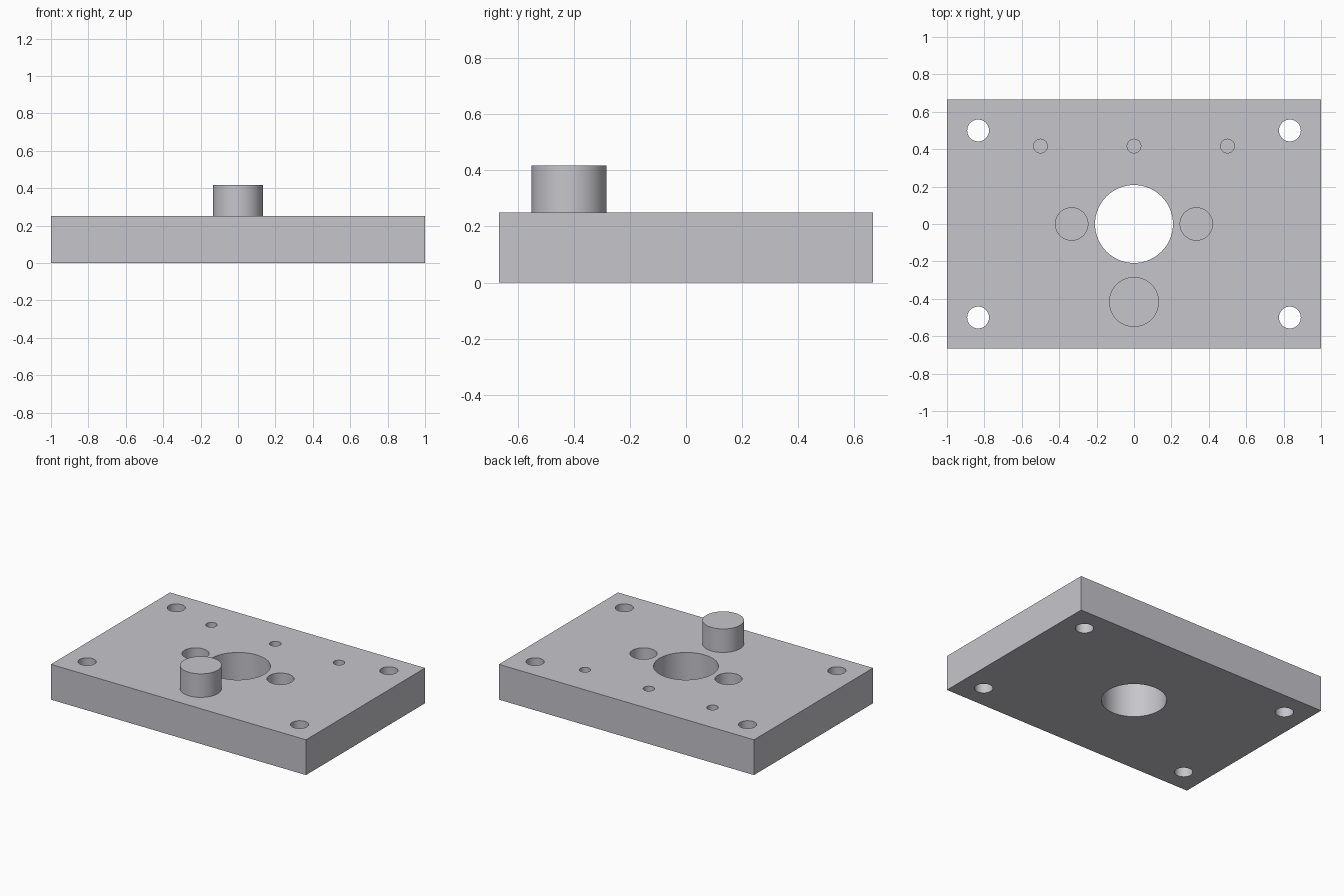
import bpy
import math

UNIT = 1 / 60          # one millimetre of the part in scene units
THICK = 15             # plate thickness in millimetres

cube = bpy.data.objects.get("Cube")
if cube:
    bpy.data.objects.remove(cube, do_unlink=True)

grey = bpy.data.materials.new("light_grey_metal")
grey.use_nodes = True
COLOUR = (0.56, 0.56, 0.60, 1)
grey.diffuse_color = COLOUR
grey.node_tree.nodes["Principled BSDF"].inputs["Base Color"].default_value = COLOUR


def cylinder(name, x, y, radius, bottom, top):
    """Upright cylinder, all sizes in millimetres."""
    bpy.ops.mesh.primitive_cylinder_add(
        vertices=64, radius=radius * UNIT, depth=(top - bottom) * UNIT,
        location=(x * UNIT, y * UNIT, (bottom + top) / 2 * UNIT))
    obj = bpy.context.object
    obj.name = name
    obj.data.materials.append(grey)
    return obj


def select(obj):
    bpy.ops.object.select_all(action="DESELECT")
    obj.select_set(True)
    bpy.context.view_layer.objects.active = obj


def boolean(target, tool, operation):
    """Apply a boolean and discard the tool object."""
    select(target)
    mod = target.modifiers.new("boolean", "BOOLEAN")
    mod.operation = operation
    mod.solver = "EXACT"
    mod.object = tool
    bpy.ops.object.modifier_apply(modifier=mod.name)
    bpy.data.objects.remove(tool, do_unlink=True)


# Base plate
bpy.ops.mesh.primitive_cube_add(size=1, location=(0, 0, THICK / 2 * UNIT))
plate = bpy.context.object
plate.name = "mounting_plate"
plate.scale = (120 * UNIT, 80 * UNIT, THICK * UNIT)
bpy.ops.object.transform_apply(location=True, rotation=False, scale=True)
plate.data.materials.append(grey)

# Holes as x, y, radius and floor height; a floor below zero goes through
holes = [(0, 0, 12.5, -5)]                                            # bore
holes += [(x, y, 3.5, -5) for x in (-50, 50) for y in (-30, 30)]      # bolts
holes += [(x, 0, 5.2, 5) for x in (-20, 20)]                          # dowels
holes += [(x, 25, 2.2, 5) for x in (-30, 0, 30)]                      # taps
for x, y, radius, floor in holes:
    boolean(plate, cylinder("hole_cutter", x, y, radius, floor, THICK + 5),
            "DIFFERENCE")

# Raised round boss near the front edge
boolean(plate, cylinder("boss", 0, -25, 8, 10, 25), "UNION")

select(plate)
bpy.ops.object.shade_smooth_by_angle(angle=math.radians(30))
